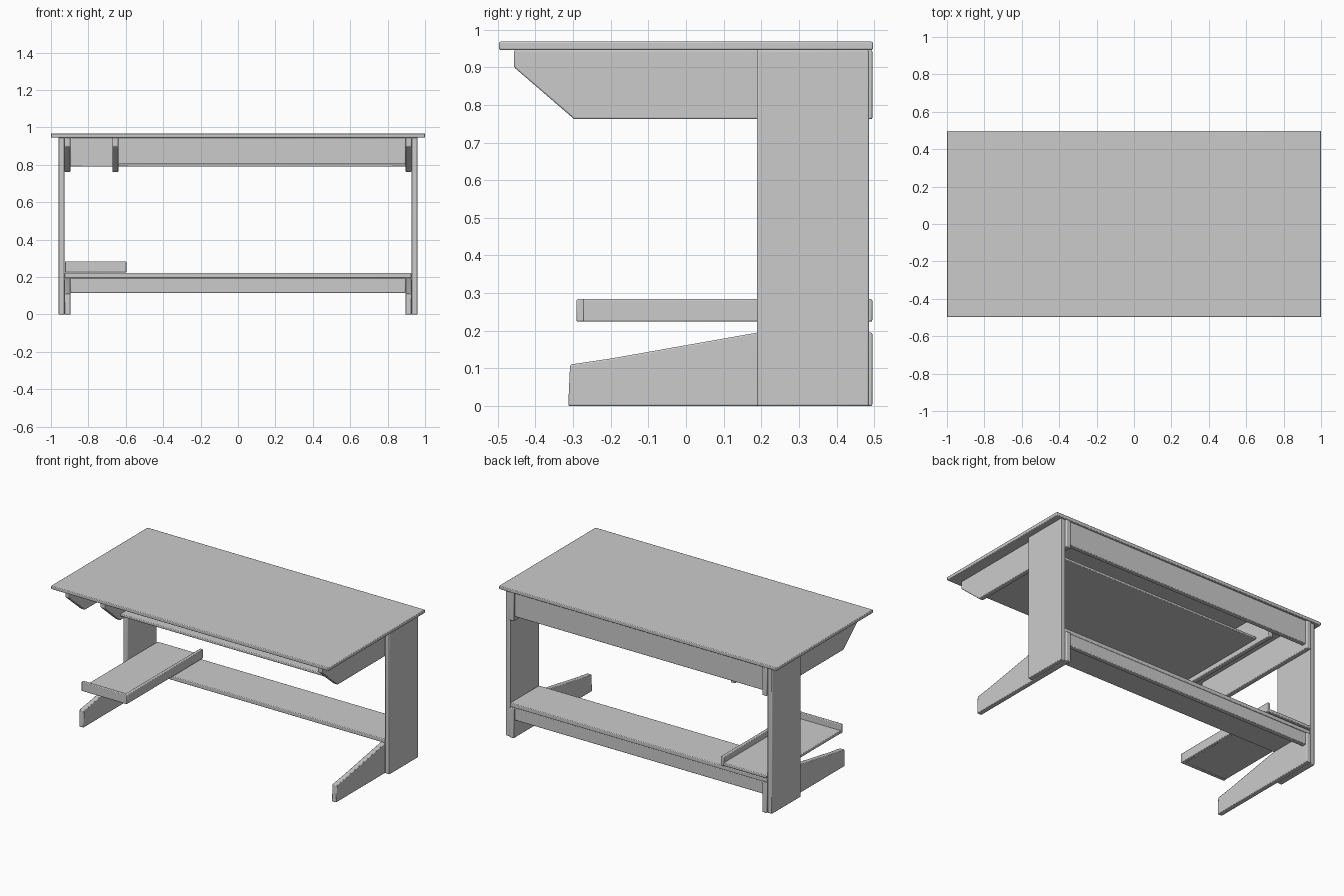
import bpy
import bmesh

cube = bpy.data.objects.get("Cube")
if cube:
    bpy.data.objects.remove(cube, do_unlink=True)

grey = bpy.data.materials.new("light grey")
grey.use_nodes = True
colour = (0.6, 0.6, 0.6, 1)
grey.diffuse_color = colour
grey.node_tree.nodes["Principled BSDF"].inputs["Base Color"].default_value = colour


def board(name, x0, x1, profile):
    """Extrude a (y, z) outline from x0 to x1, with softened edges."""
    bm = bmesh.new()
    face = bm.faces.new([bm.verts.new((x0, y, z)) for y, z in profile])
    made = bmesh.ops.extrude_face_region(bm, geom=[face])["geom"]
    bmesh.ops.translate(bm, vec=(x1 - x0, 0, 0),
                        verts=[v for v in made if isinstance(v, bmesh.types.BMVert)])
    bmesh.ops.recalc_face_normals(bm, faces=bm.faces)
    mesh = bpy.data.meshes.new(name)
    bm.to_mesh(mesh)
    bm.free()
    mesh.materials.append(grey)
    obj = bpy.data.objects.new(name, mesh)
    bpy.context.collection.objects.link(obj)
    bevel = obj.modifiers.new("soft edges", "BEVEL")
    bevel.width = 0.004
    bevel.segments = 2
    bevel.limit_method = "ANGLE"
    bpy.context.view_layer.objects.active = obj
    obj.select_set(True)
    bpy.ops.object.shade_smooth_by_angle()
    obj.select_set(False)
    return obj


def box(name, x, y, z):
    return board(name, x[0], x[1],
                 [(y[0], z[0]), (y[1], z[0]), (y[1], z[1]), (y[0], z[1])])


def bracket_outline(back):
    return [(-0.297, 0.762), (back, 0.762), (back, 0.946),
            (-0.457, 0.946), (-0.457, 0.9)]


foot_outline = [(-0.313, 0), (0.495, 0), (0.495, 0.195),
                (0.19, 0.195), (-0.2, 0.126), (-0.308, 0.11)]

# Desk top
box("desk_top", (-1, 1), (-0.497, 0.497), (0.946, 0.968))

# Side panels, feet and top brackets on both sides
for side, s in (("left", 1), ("right", -1)):
    outer = sorted((s * 0.927, s * 0.96))
    inner = sorted((s * 0.895, s * 0.927))
    box(side + "_leg_panel", outer, (0.188, 0.486), (0, 0.946))
    board(side + "_foot", *inner, foot_outline)
    board(side + "_top_bracket", *inner, bracket_outline(0.495))

# Third bracket and the hanging shelf under the top
board("middle_bracket", -0.672, -0.64, bracket_outline(0.455))
box("under_top_shelf", (-0.64, 0.895), (-0.3, 0.34), (0.79, 0.806))

# Back rails and the low shelf
box("upper_back_rail", (-0.895, 0.895), (0.455, 0.486), (0.79, 0.946))
box("lower_back_rail", (-0.895, 0.895), (0.455, 0.486), (0.115, 0.195))
box("low_shelf", (-0.927, 0.927), (0.19, 0.486), (0.195, 0.221))

# Tray with a front lip and an inner side lip
box("tray_floor", (-0.925, -0.615), (-0.275, 0.495), (0.226, 0.246))
box("tray_front_lip", (-0.925, -0.597), (-0.291, -0.27), (0.224, 0.284))
box("tray_side_lip", (-0.618, -0.597), (-0.275, 0.495), (0.224, 0.284))
